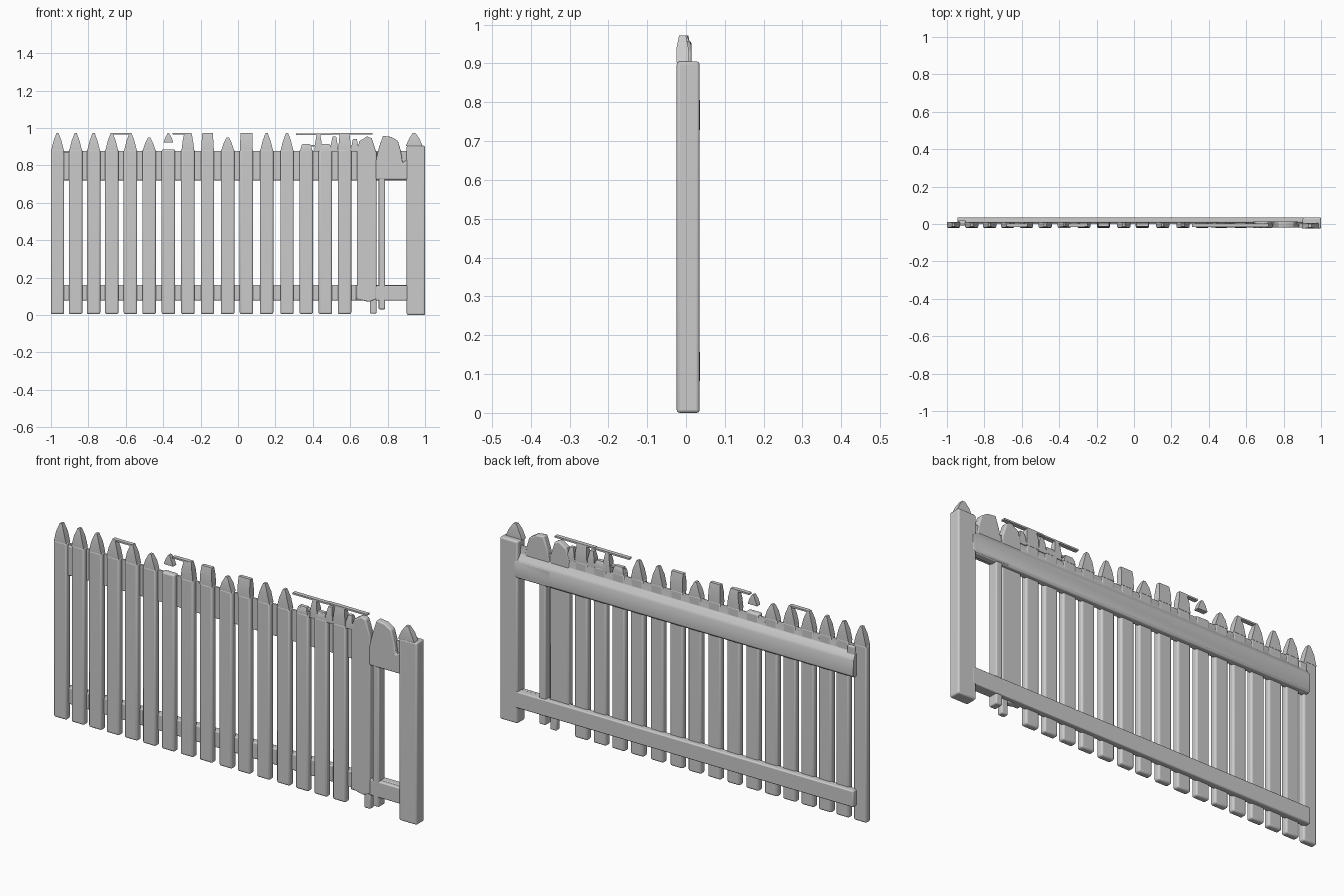
import bpy, bmesh, math

if "Cube" in bpy.data.objects:
    bpy.data.objects.remove(bpy.data.objects["Cube"])

grey = bpy.data.materials.new("weathered pale grey")
grey.diffuse_color = (0.6, 0.6, 0.6, 1)
grey.use_nodes = True
grey.node_tree.nodes["Principled BSDF"].inputs["Base Color"].default_value = grey.diffuse_color


def finish(name, bm, bevel):
    bmesh.ops.recalc_face_normals(bm, faces=bm.faces)
    me = bpy.data.meshes.new(name)
    bm.to_mesh(me)
    bm.free()
    me.materials.append(grey)
    ob = bpy.data.objects.new(name, me)
    bpy.context.collection.objects.link(ob)
    if bevel:
        m = ob.modifiers.new("soft edges", 'BEVEL')
        m.width, m.segments = bevel, 3
        m.limit_method, m.angle_limit = 'ANGLE', math.radians(30)
    bpy.ops.object.select_all(action='DESELECT')
    ob.select_set(True)
    bpy.context.view_layer.objects.active = ob
    bpy.ops.object.shade_smooth_by_angle(angle=math.radians(40))
    return ob


def prism(name, pts, a, b, axis='y', bevel=0.006):
    """Extrude an x,z outline along y, or a y,z outline along x."""
    bm = bmesh.new()
    put = (lambda p: (p[0], a, p[1])) if axis == 'y' else (lambda p: (a, p[0], p[1]))
    face = bm.faces.new([bm.verts.new(put(p)) for p in pts])
    new = bmesh.ops.extrude_face_region(bm, geom=[face])["geom"]
    step = (0, b - a, 0) if axis == 'y' else (b - a, 0, 0)
    bmesh.ops.translate(bm, vec=step, verts=[v for v in new if isinstance(v, bmesh.types.BMVert)])
    return finish(name, bm, bevel)


def box(name, x0, x1, y0, y1, z0, z1, bevel=0.006):
    return prism(name, [(x0, z0), (x1, z0), (x1, z1), (x0, z1)], y0, y1, bevel=bevel)


def tip(name, x, z0, z1, half, top, y0=-0.02, y1=0.012):
    """Tapered cap with a narrower ridge."""
    bm = bmesh.new()
    ym = (y0 + y1) / 2
    low = [bm.verts.new((x + sx * half, y, z0)) for sx, y in ((-1, y0), (1, y0), (1, y1), (-1, y1))]
    mid = [bm.verts.new((x + sx * (half * .55 + top * .45), y, z0 + (z1 - z0) * .55))
           for sx, y in ((-1, y0), (1, y0), (1, y1), (-1, y1))]
    high = [bm.verts.new((x + sx * top, ym + sy * 0.009, z1))
            for sx, sy in ((-1, -1), (1, -1), (1, 1), (-1, 1))]
    bm.faces.new(low)
    bm.faces.new(high)
    for r, s in ((low, mid), (mid, high)):
        for i in range(4):
            bm.faces.new((r[i], r[(i + 1) % 4], s[(i + 1) % 4], s[i]))
    return finish(name, bm, 0)


# Pickets with pointed or broken, flat-ridged tips
centres = [-.965, -.868, -.772, -.675, -.575, -.475, -.372, -.268,
           -.163, -.055, .045, .153, .262, .365, .467, .57]
flat = {7: .02, 8: .028, 10: .032, 15: .026}
for i, x in enumerate(centres):
    box(f"picket_{i + 1}", x - .036, x + .036, -.021, .012, .005, .885, bevel=.009)
    if i == 6:        # detached tip
        tip("loose_tip", x, .923, .972, .026, .004, -.015, .01)
    elif i in (13, 14):   # damaged low tips
        tip(f"broken_tip_{i + 1}", x, .88, .915, .032, .02)
    else:
        top = .95 if i in (5, 9) else .972
        tip(f"picket_tip_{i + 1}", x, .88, top, .034, flat.get(i, .006))

# Rails: the upper one slopes into the pickets along its top
prism("top_rail", [(0, .72), (.028, .722), (.036, .732), (.036, .805), (.03, .818),
                   (.012, .84), (.008, .878), (0, .878)], -.945, .92, 'x', .003)
box("bottom_rail", -.945, .92, 0, .036, .078, .16)
box("left_picket_filler", -.94, -.9, -.008, .02, .72, .87)

# Gate end: main post with its small broken point
box("end_post", .902, 1, -.024, .035, 0, .905, .008)
tip("end_post_tip", .942, .903, .972, .045, .008, -.024, .006)

# Gate end: wide board, narrow stile and thickened rail ends
prism("wide_board", [(.635, .085), (.70, .07), (.74, .085), (.74, .87), (.715, .945),
                     (.69, .955), (.65, .93), (.635, .88)], -.021, .014)
box("wide_board_foot", .705, .74, -.018, .012, .008, .1)
box("narrow_stile", .752, .787, -.018, .03, .03, .76)
prism("gate_top", [(.735, .725), (.91, .725), (.91, .835), (.88, .815), (.87, .88), (.855, .93),
                   (.82, .952), (.775, .958), (.755, .9), (.735, .82)], -.02, .014)
box("gate_top_rail", .72, .91, -.012, .036, .725, .81)
box("gate_bottom_rail", .63, .91, -.018, .036, .078, .158)

# Thin leftover strips along the tips
for n, (x0, x1, z) in enumerate([(-.67, -.575, .968), (-.35, -.265, .968), (.31, .50, .966),
                                 (.50, .72, .968), (.34, .62, .905)]):
    box(f"top_sliver_{n + 1}", x0, x1, -.016, .004, z - .004, z + .004, 0)
for n, x in enumerate([.43, .515, .625, .66]):
    tip(f"splinter_{n + 1}", x, .875, .965 - .012 * n, .022, .01)
